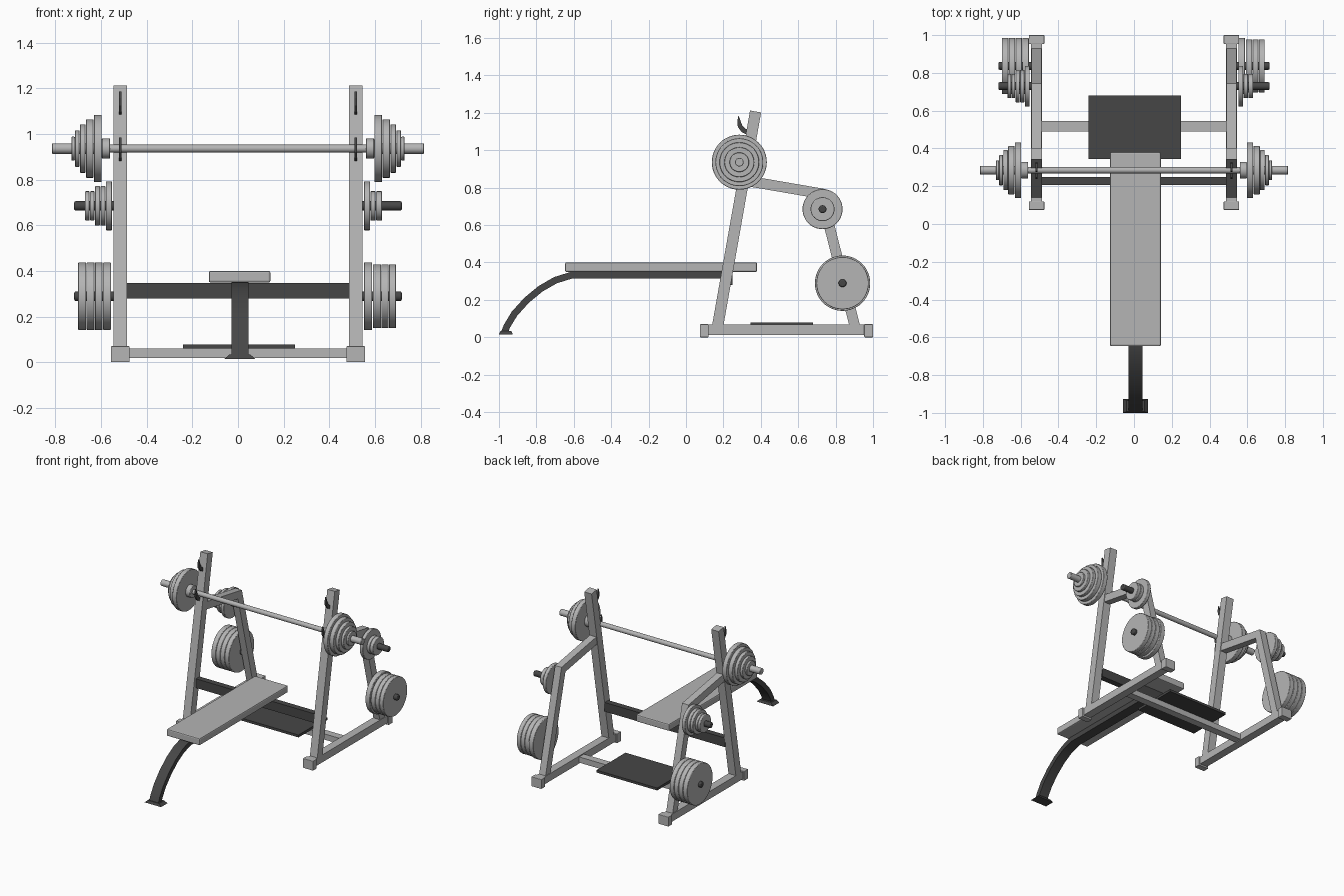
import bpy, bmesh, math
from mathutils import Matrix, Vector

if "Cube" in bpy.data.objects:
    bpy.data.objects.remove(bpy.data.objects["Cube"])


def mat(name, c):
    m = bpy.data.materials.new(name)
    m.diffuse_color = (c, c, c, 1)
    m.use_nodes = True
    m.node_tree.nodes["Principled BSDF"].inputs["Base Color"].default_value = m.diffuse_color
    return m


LIGHT = mat("light grey", 0.46)
DARK = mat("dark grey", 0.062)


def finish(name, bm, material, bevel=0.0, smooth=False):
    bmesh.ops.recalc_face_normals(bm, faces=bm.faces)
    me = bpy.data.meshes.new(name)
    bm.to_mesh(me)
    bm.free()
    ob = bpy.data.objects.new(name, me)
    bpy.context.collection.objects.link(ob)
    me.materials.append(material)
    if bevel:
        b = ob.modifiers.new("bevel", 'BEVEL')
        b.width, b.segments, b.limit_method = bevel, 2, 'ANGLE'
        b.angle_limit = math.radians(40)
    if smooth:
        bpy.ops.object.select_all(action='DESELECT')
        ob.select_set(True)
        bpy.context.view_layer.objects.active = ob
        bpy.ops.object.shade_smooth_by_angle(angle=math.radians(35))
    return ob


def box(name, x, y, z, material, bevel=0.0):
    bm = bmesh.new()
    size = Vector((x[1] - x[0], y[1] - y[0], z[1] - z[0]))
    mid = Vector((x[0] + x[1], y[0] + y[1], z[0] + z[1])) / 2
    bmesh.ops.create_cube(bm, size=1, matrix=Matrix.Translation(mid) @ Matrix.Diagonal(size.to_4d()))
    return finish(name, bm, material, bevel)


def rod(name, x0, x1, y, z, r, material, bevel=0.0, segments=48):
    """Cylinder along x."""
    bm = bmesh.new()
    m = Matrix.Translation(((x0 + x1) / 2, y, z)) @ Matrix.Rotation(math.pi / 2, 4, 'Y')
    bmesh.ops.create_cone(bm, cap_ends=True, segments=segments, radius1=r, radius2=r,
                          depth=abs(x1 - x0), matrix=m)
    return finish(name, bm, material, bevel, True)


def prism(name, outline, x0, x1, material, bevel=0.0, smooth=False):
    """Outline in the side plane (y, z), extruded along x."""
    bm = bmesh.new()
    f = bm.faces.new([bm.verts.new((x0, y, z)) for y, z in outline])
    g = bmesh.ops.extrude_face_region(bm, geom=[f])
    bmesh.ops.translate(bm, vec=(x1 - x0, 0, 0),
                        verts=[v for v in g["geom"] if isinstance(v, bmesh.types.BMVert)])
    return finish(name, bm, material, bevel, smooth)


def strip(path, width):
    """Mitred outline of a bar following a path."""
    pts = [Vector(p) for p in path]
    left, right = [], []
    for i, p in enumerate(pts):
        a = (p - pts[i - 1]).normalized() if i else None
        b = (pts[i + 1] - p).normalized() if i < len(pts) - 1 else None
        a, b = a or b, b or a
        t = (a + b).normalized()
        n = Vector((-t.y, t.x)) * (width / 2 / t.dot(a))
        left.append(p + n)
        right.append(p - n)
    return left + right[::-1]


HOOK = [(.281, 1.187), (.275, 1.158), (.277, 1.125), (.298, 1.097), (.335, 1.078),
        (.345, 1.11), (.32, 1.113), (.302, 1.13), (.292, 1.155)]
BAR_Y, BAR_Z = .285, .936

# plate stacks: (inner x, outer x, radius)
BAR_PLATES = [(.597, .631, .147), (.633, .666, .128), (.668, .692, .106),
              (.694, .714, .08), (.715, .73, .052)]
UPPER = {1: [(.552, .578, .107), (.58, .603, .064), (.605, .631, .064)],
         -1: [(.552, .578, .107), (.58, .603, .086), (.605, .627, .086),
              (.629, .648, .064), (.65, .67, .064)]}
LOWER = {1: [(.552, .588, .148), (.592, .626, .14), (.628, .659, .14), (.661, .692, .14)],
         -1: [(.557, .591, .148), (.593, .627, .148), (.629, .663, .148), (.665, .7, .148)]}

for s, side in ((1, "right"), (-1, "left")):
    c = s * .516
    # base rail with end caps
    box(f"base_rail_{side}", (c - .03, c + .03), (.09, .98), (.012, .067), LIGHT)
    for end, y in (("front", (.075, .12)), ("rear", (.953, 1.0))):
        box(f"{end}_end_cap_{side}", (c - .041, c + .041), y, (0, .07), LIGHT, .003)
    # leaning upright, rear arm and rear leg
    prism(f"upright_{side}", strip([(.164, .03), (.372, 1.207)], .06), c - .03, c + .03, LIGHT)
    prism(f"rear_arm_and_leg_{side}", strip([(.315, .838), (.722, .768), (.905, .05)], .056),
          c - .026, c + .026, LIGHT)
    # bar hooks
    for level, dy, dz in (("upper", 0, 0), ("lower", -.036, -.203)):
        prism(f"{level}_hook_{side}", [(y + dy, z + dz) for y, z in HOOK],
              c - .005, c + .005, DARK)
    # barbell sleeve, collar and plates
    rod(f"bar_collar_{side}", s * .56, s * .597, BAR_Y, BAR_Z, .044, LIGHT, .004)
    rod(f"bar_sleeve_{side}", s * .56, s * .815, BAR_Y, BAR_Z, .023, LIGHT, .003)
    for i, (a, b, r) in enumerate(BAR_PLATES):
        rod(f"bar_plate_{side}_{i}", s * a, s * b, BAR_Y, BAR_Z, r, LIGHT, .003)
    # storage pegs and spare plates
    for level, y, z, stack in (("upper", .73, .685, UPPER[s]), ("lower", .837, .289, LOWER[s])):
        rod(f"{level}_peg_{side}", s * .5, s * .718, y, z, .021, DARK, .007, 24)
        for i, (a, b, r) in enumerate(stack):
            rod(f"{level}_spare_plate_{side}_{i}", s * a, s * b, y, z, r, LIGHT, .003)

# barbell shaft
rod("bar_shaft", -.57, .57, BAR_Y, BAR_Z, .017, LIGHT)

# cross members and foot platform
box("dark_crossbar", (-.49, .49), (.206, .249), (.28, .347), DARK)
box("low_crossbar", (-.49, .49), (.49, .545), (.018, .06), LIGHT)
box("foot_platform", (-.242, .25), (.345, .68), (.06, .078), DARK)

# bench: pad, beam with curved front leg, and foot
box("bench_pad", (-.128, .142), (-.647, .38), (.349, .4), LIGHT, .008)
LEG = [(.21, .331), (-.615, .331), (-.698, .305), (-.778, .259), (-.853, .197),
       (-.917, .126), (-.957, .06), (-.972, .022)]
prism("bench_beam_and_leg", strip(LEG, .036), -.029, .045, DARK, 0, True)
bm = bmesh.new()
bmesh.ops.create_cube(bm, size=1, matrix=Matrix.Translation((.008, -.963, .024)) @
                      Matrix.Diagonal((.134, .074, .018, 1)))
for v in bm.verts:
    if v.co.z > .024:  # taper the top of the foot
        v.co.x = .008 + (v.co.x - .008) * .7
        v.co.y = -.963 + (v.co.y + .963) * .8
finish("bench_foot", bm, DARK)
